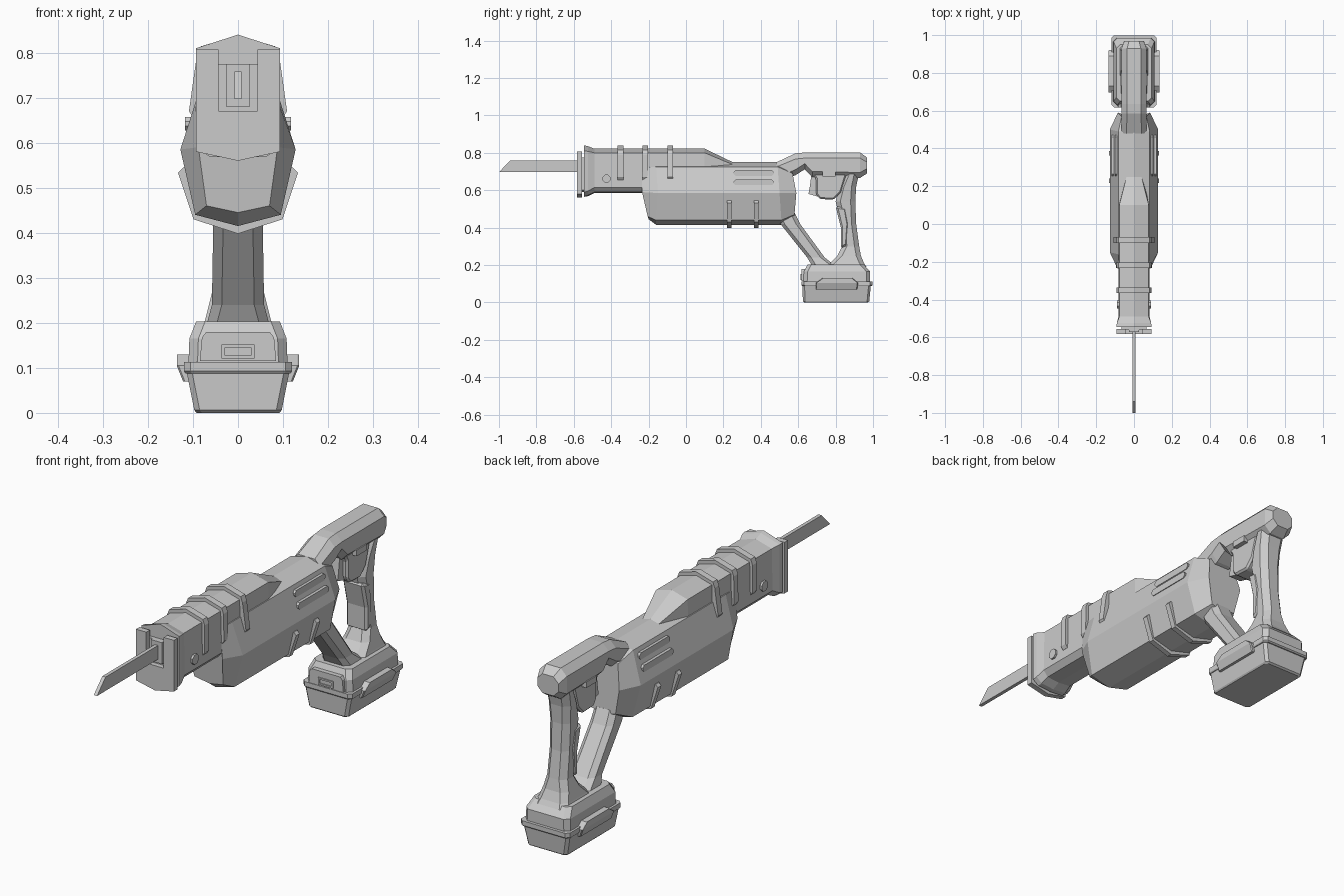
import bpy, bmesh, math


def loft(name, rings):
    """Skin closed rings of (x, y, z) points and cap both ends."""
    bm = bmesh.new()
    loops = [[bm.verts.new(p) for p in r] for r in rings]
    n = len(loops[0])
    for a, b in zip(loops, loops[1:]):
        for i in range(n):
            j = (i + 1) % n
            bm.faces.new((a[i], a[j], b[j], b[i]))
    bm.faces.new(loops[0])
    bm.faces.new(loops[-1])
    bmesh.ops.recalc_face_normals(bm, faces=bm.faces)
    me = bpy.data.meshes.new(name)
    bm.to_mesh(me)
    bm.free()
    ob = bpy.data.objects.new(name, me)
    bpy.context.collection.objects.link(ob)
    return ob


def sym(half):
    """Mirror a half outline of (x, y, z) points into a closed ring."""
    return half + [(-x, y, z) for x, y, z in reversed(half) if x > 0]


def section(y, half):
    return sym([(x, y, z) for x, z in half])


def octagon(a0, a1, hx, c):
    return [(hx - c, a1), (hx, a1 - c), (hx, a0 + c), (hx - c, a0)]


def stack(name, levels, c):
    """Chamfered blocks stacked along z: (z, y0, y1, half width)."""
    return loft(name, [sym([(x, y, z) for x, y in octagon(y0, y1, hx, c)])
                       for z, y0, y1, hx in levels])


def prism(name, profile, hx, bevel=0.0):
    """Extrude a (y, z) side profile across the width."""
    ob = loft(name, [[(s * hx, y, z) for y, z in profile] for s in (-1, 1)])
    if bevel:
        m = ob.modifiers.new("bevel", "BEVEL")
        m.width, m.segments = bevel, 1
    return ob


def slab(name, y0, y1, half):
    return loft(name, [section(y0, half), section(y1, half)])


def box(name, hx, y0, y1, z0, z1):
    return prism(name, [(y0, z0), (y1, z0), (y1, z1), (y0, z1)], hx)


# Motor housing
loft("motor_housing", [sym(r) for r in (
    [(0, -.235, .74), (.078, -.235, .72), (.088, -.235, .59), (.07, -.205, .46), (0, -.2, .445)],
    [(0, -.16, .75), (.083, -.16, .725), (.128, -.15, .585), (.095, -.16, .44), (0, -.16, .415)],
    [(0, .49, .75), (.083, .49, .725), (.128, .50, .585), (.095, .51, .44), (0, .51, .415)],
    [(0, .57, .72), (.065, .57, .69), (.085, .59, .585), (.06, .58, .47), (0, .58, .455)])])

# Nose with flared front and a roof tapering into the housing
body = [(0, .822), (.078, .80), (.082, .615), (.06, .59), (0, .585)]
loft("nose", [
    section(-.545, [(0, .84), (.093, .81), (.093, .59), (.065, .57), (0, .565)]),
    section(-.525, [(0, .836), (.091, .808), (.091, .595), (.064, .573), (0, .568)]),
    section(-.49, body), section(.1, body),
    section(.25, [(0, .75), (.04, .737), (.05, .63), (.04, .6), (0, .6)])])

# Ribs over the nose and under the housing
for i, (y, low) in enumerate([(-.35, .092), (-.218, .094), (-.085, .109)]):
    slab(f"nose_rib_{i}", y - .015, y + .015,
         [(0, .838), (.083, .814), (.092, .79), (low, .67), (low - .01, .655)])
for i, y in enumerate([.23, .375]):
    slab(f"housing_rib_{i}", y - .012, y + .012,
         [(.11, .545), (.122, .545), (.133, .533), (.099, .43), (0, .398)])

# Vent slats and hex bolt, running through so both sides show
for i, (z, hx) in enumerate([(.692, .101), (.642, .118)]):
    prism(f"vent_slat_{i}", [(.255, z - .005), (.265, z - .015), (.46, z - .015), (.47, z - .005),
                             (.47, z + .005), (.46, z + .015), (.265, z + .015), (.255, z + .005)], hx)
prism("nose_bolt", [(-.425 + .023 * math.cos(k * math.pi / 4 + .39),
                     .662 + .023 * math.sin(k * math.pi / 4 + .39)) for k in range(8)], .09)

# Front shoe, blade collar and blade
slab("shoe", -.582, -.557, [(0, .67), (.043, .67), (.043, .807), (.093, .807), (.093, .58), (0, .56)])
slab("shoe_neck", -.56, -.54, [(0, .775), (.065, .775), (.065, .6), (0, .59)])
box("blade_collar", .027, -.572, -.54, .68, .775)
prism("blade", [(-1, .697), (-.55, .697), (-.55, .758), (-.94, .758)], .008)

# Top handle
loft("top_handle", [section(y, octagon(z0, z1, hx, c)) for y, z0, z1, hx, c in (
    (.48, .64, .748, .066, .025), (.585, .68, .797, .066, .03), (.635, .712, .802, .066, .03),
    (.675, .67, .802, .066, .03), (.93, .665, .802, .066, .03), (.968, .69, .775, .052, .025))])

# Trigger housing, trigger and button
prism("trigger_housing", [(.675, .69), (.695, .66), (.695, .58), (.715, .553), (.79, .55),
                          (.83, .59), (.86, .69)], .05, .008)
prism("trigger", [(.67, .68), (.71, .68), (.72, .562), (.655, .58), (.662, .62)], .03)
box("lock_button", .071, .73, .80, .673, .7)

# Rear grip with raised front pad
stack("rear_grip", [(.19, .75, .965, .078), (.21, .77, .952, .072), (.25, .81, .935, .062),
                    (.30, .835, .926, .05), (.42, .83, .91, .048), (.54, .80, .905, .05),
                    (.62, .82, .91, .054), (.69, .85, .925, .058)], .025)
prism("grip_pad", [(.80, .515), (.855, .505), (.87, .42), (.862, .305), (.828, .29),
                   (.828, .4)], .052, .01)

# Front strut
stack("front_strut", [(.48, .48, .58, .053), (.42, .505, .61, .055), (.24, .648, .742, .058),
                      (.195, .675, .80, .07)], .022)

# Battery pack, rim, foot, clips and front latch
stack("battery_pack", [(0, .632, .972, .092), (.006, .625, .98, .097), (.09, .622, .988, .114)], .012)
stack("battery_rim", [(.088, .622, .993, .117), (.093, .618, .998, .12), (.113, .618, .998, .12)], .014)
stack("battery_foot", [(.11, .628, .985, .11), (.165, .63, .985, .108), (.203, .65, .95, .093)], .02)
stack("side_clips", [(.07, .695, .915, .122), (.105, .695, .92, .136), (.13, .73, .89, .136)], .004)
slab("front_latch", .617, .66, [(.07, .18), (.08, .168), (.085, .115)])
for i, (hx, z0, z1) in enumerate([(.037, .145, .152), (.037, .121, .128)]):
    box(f"latch_bar_{i}", hx, .612, .63, z0, z1)
for s in (-1, 1):
    slot = box(f"latch_post_{s}", .004, .612, .63, .121, .152)
    slot.location.x = s * .033
